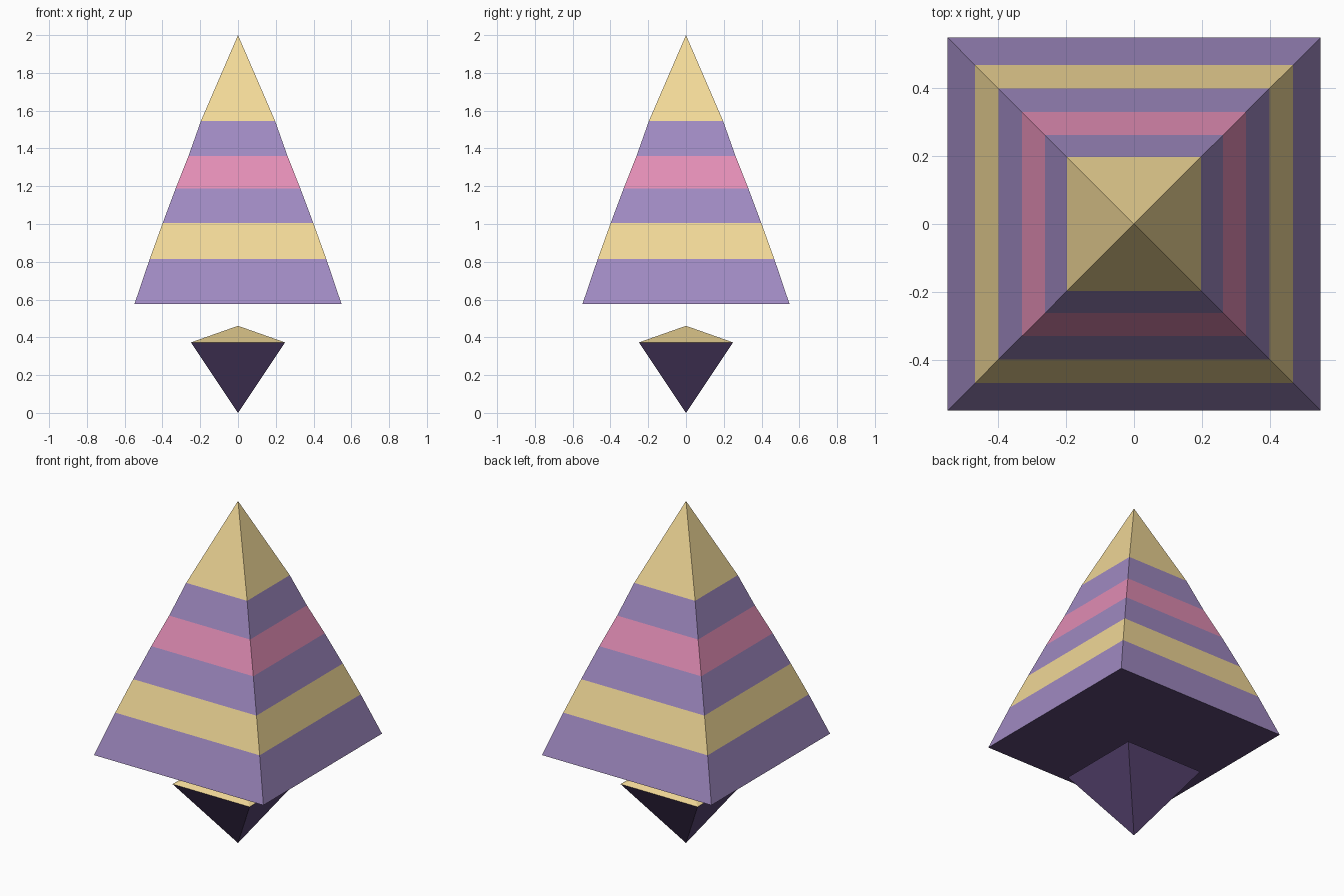
import bpy
import bmesh

if "Cube" in bpy.data.objects:
    bpy.data.objects.remove(bpy.data.objects["Cube"])


def lin(hex_code):
    vals = [int(hex_code[i:i + 2], 16) / 255 for i in (0, 2, 4)]
    return [v / 12.92 if v < 0.04 else ((v + 0.055) / 1.055) ** 2.4 for v in vals] + [1]


MATS = {}
for name, code in (("violet", "A08AC2"), ("cream", "F2D998"),
                   ("pink", "E38EB6"), ("dark_violet", "5A4674")):
    MATS[name] = bpy.data.materials.new(name)
    MATS[name].diffuse_color = lin(code)
SLOTS = list(MATS)


def square_spire(name, bottom, rings, top, bands, cap=None):
    """Stack square rings (half width, z); end in points or a flat cap."""
    bm = bmesh.new()
    loops = [[bm.verts.new((sx * r, sy * r, z))
              for sx, sy in ((-1, -1), (1, -1), (1, 1), (-1, 1))] for r, z in rings]
    if bottom is not None:
        loops.insert(0, [bm.verts.new((0, 0, bottom))] * 4)
    loops.append([bm.verts.new((0, 0, top))] * 4)
    for lo, hi, mat in zip(loops, loops[1:], bands):
        for i in range(4):
            j = (i + 1) % 4
            corners = list(dict.fromkeys((lo[i], lo[j], hi[j], hi[i])))
            bm.faces.new(corners).material_index = SLOTS.index(mat)
    if cap:
        bm.faces.new(loops[0][::-1]).material_index = SLOTS.index(cap)
    bmesh.ops.recalc_face_normals(bm, faces=bm.faces)
    mesh = bpy.data.meshes.new(name)
    bm.to_mesh(mesh)
    bm.free()
    for mat in MATS.values():
        mesh.materials.append(mat)
    bpy.context.collection.objects.link(bpy.data.objects.new(name, mesh))


# Large banded pyramid, slightly flared toward the tip's shoulders
square_spire("striped_pyramid", None,
             [(0.548, 0.577), (0.467, 0.816), (0.399, 1.004),
              (0.330, 1.189), (0.262, 1.360), (0.197, 1.544)], 2.0,
             ["violet", "cream", "violet", "pink", "violet", "cream"], "dark_violet")

# Small floating gem below
square_spire("lower_gem", 0.0, [(0.249, 0.373)], 0.461, ["dark_violet", "cream"])

for m in bpy.data.materials:
    if m.users and not m.is_grease_pencil:
        m.use_nodes = True
        m.node_tree.nodes["Principled BSDF"].inputs["Base Color"].default_value = m.diffuse_color
